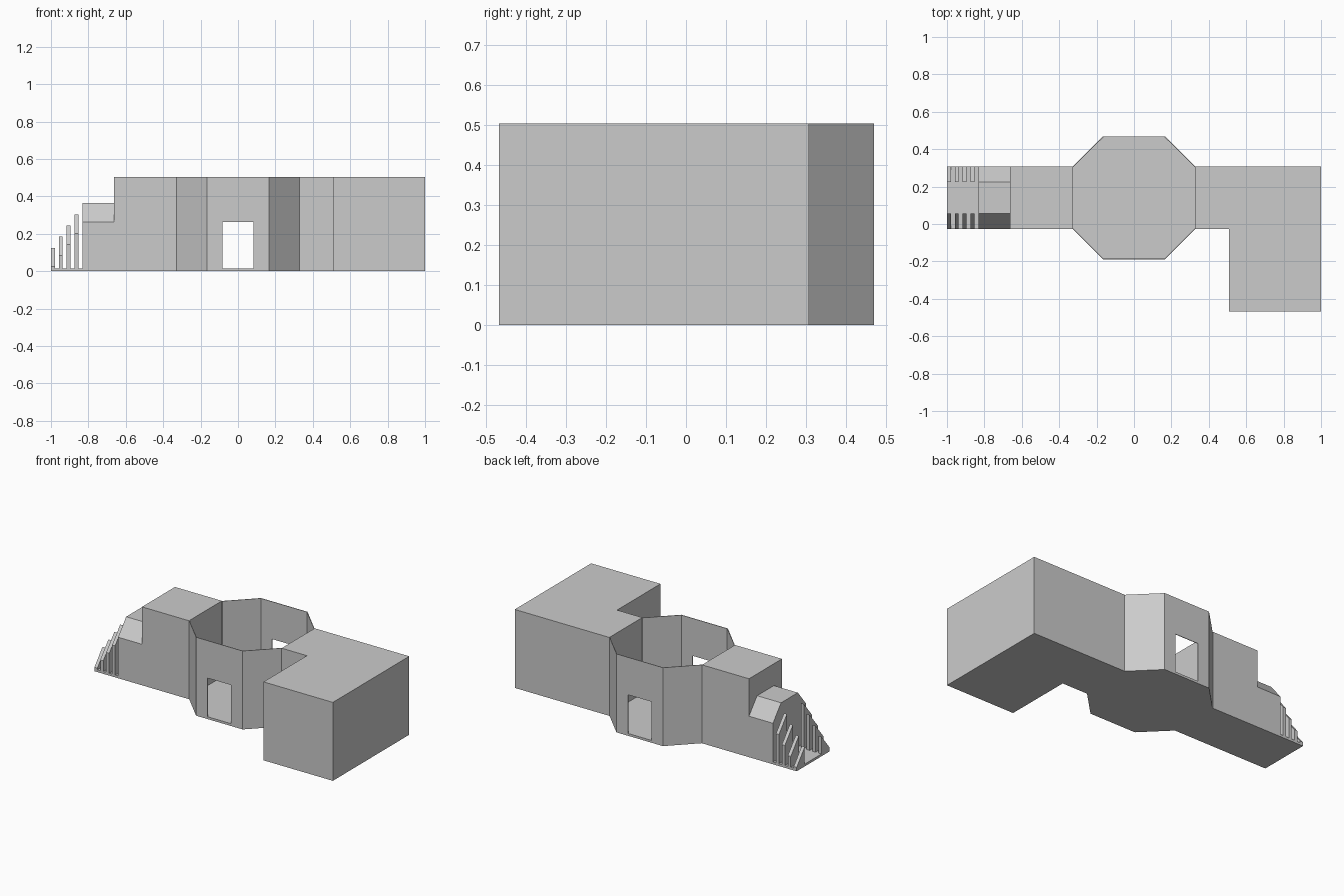
import bpy, bmesh
from mathutils import Vector

if "Cube" in bpy.data.objects:
    bpy.data.objects.remove(bpy.data.objects["Cube"])

YC = 0.14            # centre line of the octagonal court
Y0, Y1 = -0.027, 0.307
H = 0.503            # wall height
FLOOR = 0.015
CH_Y, CH_Z = 0.082, 0.1   # roof chamfer


def extrude(name, points, offset):
    """Closed polygon of 3D points swept along an offset."""
    bm = bmesh.new()
    face = bm.faces.new([bm.verts.new(p) for p in points])
    moved = bmesh.ops.extrude_face_region(bm, geom=[face])["geom"]
    verts = [v for v in moved if isinstance(v, bmesh.types.BMVert)]
    bmesh.ops.translate(bm, verts=verts, vec=Vector(offset))
    bmesh.ops.recalc_face_normals(bm, faces=bm.faces)
    mesh = bpy.data.meshes.new(name)
    bm.to_mesh(mesh)
    bm.free()
    obj = bpy.data.objects.new(name, mesh)
    bpy.context.collection.objects.link(obj)
    return obj


def prism(name, outline, z0, z1):
    return extrude(name, [(x, y, z0) for x, y in outline], (0, 0, z1 - z0))


def section(name, profile, x0, x1):
    return extrude(name, [(x0, y, z) for y, z in profile], (x1 - x0, 0, 0))


def rect(x0, x1, y0, y1):
    return [(x0, y0), (x1, y0), (x1, y1), (x0, y1)]


# Octagonal court: floor and thin angled walls
R, F, T = 0.329, 0.165, 0.004
octagon = [(-F, YC - R), (F, YC - R), (R, YC - F), (R, YC + F),
           (F, YC + R), (-F, YC + R), (-R, YC + F), (-R, YC - F)]
prism("court_floor", octagon, 0, FLOOR)

doorway = prism("doorway_cutter", rect(-0.083, 0.083, -0.4, 0.7), FLOOR, 0.263)
doorway.hide_render = True
doorway.hide_set(True)

for name, s in (("court_wall_front", -1), ("court_wall_back", 1)):
    outer = [(-R, YC + s * F), (-F, YC + s * R), (F, YC + s * R), (R, YC + s * F)]
    inner = [(R - T, YC + s * F), (F - T / 2, YC + s * (R - T)),
             (-F + T / 2, YC + s * (R - T)), (-R + T, YC + s * F)]
    wall = prism(name, outer + inner, 0, H)
    cut = wall.modifiers.new("doorway", "BOOLEAN")
    cut.object = doorway
    cut.solver = "EXACT"

# Right wing, L-shaped
prism("right_wing", [(R, Y0), (0.508, Y0), (0.508, -0.467), (1, -0.467),
                     (1, Y1), (R, Y1)], 0, H)

# Left wing
prism("left_wing", rect(-0.662, -R, Y0, Y1), 0, H)

# Lower entrance block with chamfered roof
section("entrance_block", [(Y0, 0), (Y1, 0), (Y1, 0.263), (Y1 - CH_Y, 0.363),
                           (Y0 + CH_Y, 0.363), (Y0, 0.263)], -0.832, -0.662)

# Entrance floor with descending pairs of fins
prism("entrance_floor", rect(-1, -0.832, Y0, Y1), 0, FLOOR)
for i in range(4):
    x = -1 + 0.042 * i
    h = 0.025 + 0.059 * i
    for side, y, d in (("front", Y0, 1), ("back", Y1, -1)):
        yi = y + d * CH_Y
        section(f"fin_{side}_{i + 1}",
                [(y, FLOOR), (yi, FLOOR), (yi, h + CH_Z), (y, h)], x, x + 0.021)
